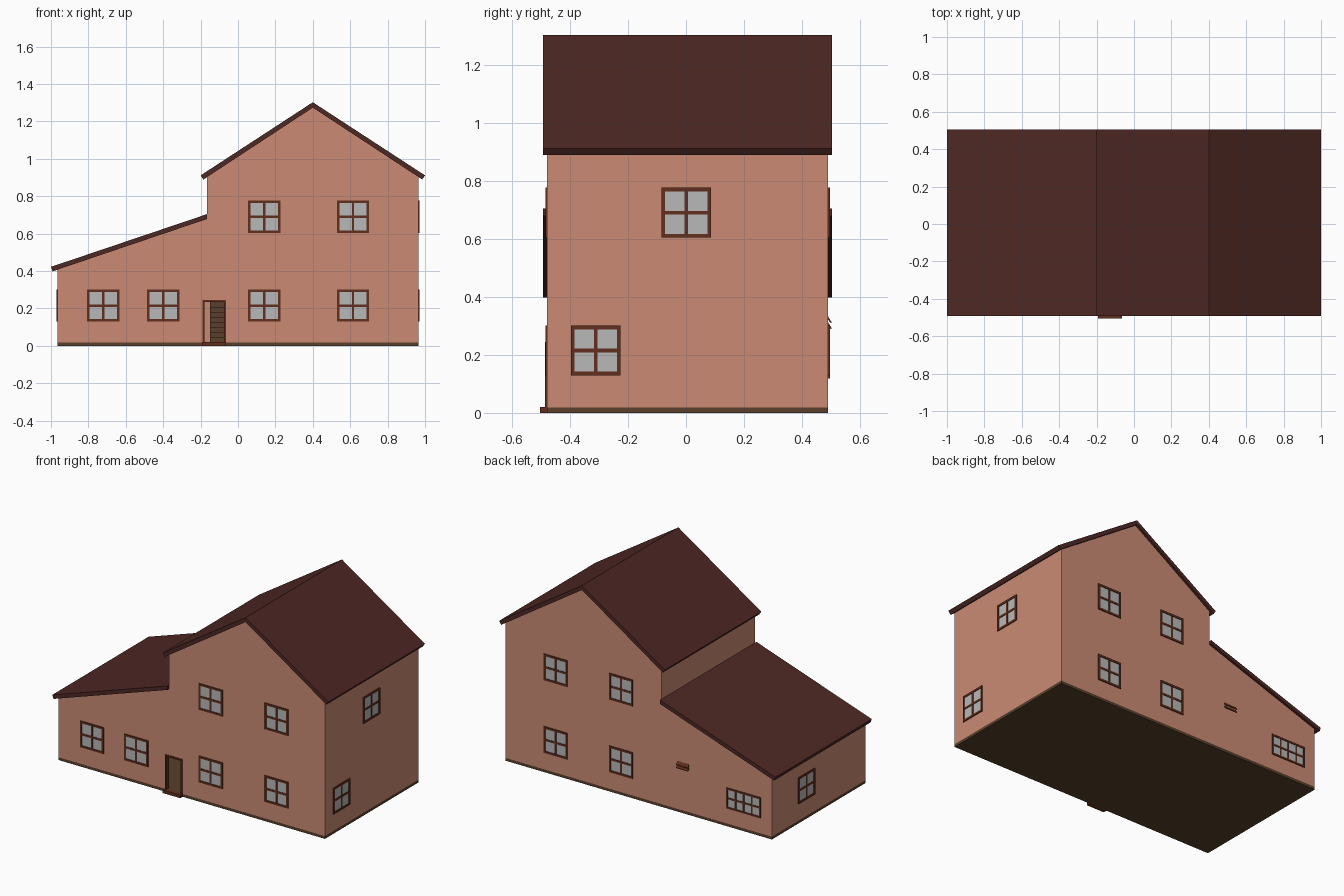
import bpy, bmesh, math
from mathutils import Matrix, Vector

if "Cube" in bpy.data.objects:
    bpy.data.objects.remove(bpy.data.objects["Cube"])


def material(name, r, g, b):
    m = bpy.data.materials.new(name)
    m.diffuse_color = (r, g, b, 1)
    m.use_nodes = True
    m.node_tree.nodes["Principled BSDF"].inputs["Base Color"].default_value = m.diffuse_color
    return m


PLASTER = material("plaster", 0.60, 0.26, 0.175)
ROOF = material("roof_brown", 0.075, 0.021, 0.018)
WOOD = material("dark_wood", 0.12, 0.028, 0.012)
GLASS = material("glass_grey", 0.48, 0.48, 0.48)
FLOOR = material("floor_brown", 0.10, 0.05, 0.024)


def finish(name, bm, mat):
    bmesh.ops.recalc_face_normals(bm, faces=bm.faces)
    me = bpy.data.meshes.new(name)
    bm.to_mesh(me)
    bm.free()
    ob = bpy.data.objects.new(name, me)
    bpy.context.collection.objects.link(ob)
    if mat:
        me.materials.append(mat)
    return ob


def boxes(name, spans, mat, matrix=Matrix()):
    """One object from boxes given as (x0, x1, y0, y1, z0, z1)."""
    bm = bmesh.new()
    for x0, x1, y0, y1, z0, z1 in spans:
        place = (Matrix.Translation(((x0 + x1) / 2, (y0 + y1) / 2, (z0 + z1) / 2))
                 @ Matrix.Diagonal((x1 - x0, y1 - y0, z1 - z0, 1)))
        bmesh.ops.create_cube(bm, size=1, matrix=matrix @ place)
    return finish(name, bm, mat)


def prism(name, profile, y0, y1, mat):
    """Extrude an x-z outline along y."""
    bm = bmesh.new()
    face = bm.faces.new([bm.verts.new((x, y0, z)) for x, z in profile])
    new = bmesh.ops.extrude_face_region(bm, geom=[face])["geom"]
    bmesh.ops.translate(bm, vec=(0, y1 - y0, 0),
                        verts=[v for v in new if isinstance(v, bmesh.types.BMVert)])
    return finish(name, bm, mat)


def cut(target, cutter):
    cutter.hide_render = True
    cutter.hide_set(True)
    mod = target.modifiers.new("cut", "BOOLEAN")
    mod.operation = "DIFFERENCE"
    mod.solver = "EXACT"
    mod.object = cutter


YF, YB, XW, BASE = -0.479, 0.49, 0.965, 0.018

# Hollow walls with an open doorway
walls = prism("walls", [(-XW, BASE), (XW, BASE), (XW, 0.905), (0.4, 1.28),
                        (-0.165, 0.905), (-0.165, 0.69), (-XW, 0.415)], YF, YB, PLASTER)
cut(walls, prism("room_cutter", [(-0.945, 0.0), (0.945, 0.0), (0.945, 0.89), (0.4, 1.25),
                                 (-0.145, 0.89), (-0.145, 0.67), (-0.945, 0.395)],
                 YF + 0.02, YB - 0.02, None))
cut(walls, boxes("door_cutter", [(-0.18, -0.075, -0.6, -0.4, 0.0, 0.235)], None))

# Floor slab, doorstep, door frame and the stairs inside
boxes("floor", [(-XW, XW, YF, YB, 0, BASE)], FLOOR)
boxes("doorstep", [(-0.192, -0.065, -0.504, YF, 0, 0.02)], WOOD)
boxes("door_frame", [(-0.19, -0.18, -0.486, -0.457, BASE, 0.245),
                     (-0.075, -0.065, -0.486, -0.457, BASE, 0.245),
                     (-0.18, -0.075, -0.486, -0.457, 0.235, 0.245)], WOOD)
boxes("stairs", [(-0.15, 0.03, i * 0.028, (i + 1) * 0.028, BASE, BASE + (i + 1) * 0.027)
                 for i in range(16)], FLOOR)

# Roofs
prism("main_roof", [(-0.2, 0.911), (0.4, 1.302), (1.0, 0.911), (0.985, 0.889),
                    (0.4, 1.273), (-0.185, 0.889)], -0.493, 0.504, ROOF)
prism("lean_to_roof", [(-1.0, 0.422), (-0.165, 0.704), (-0.165, 0.678), (-0.991, 0.398)],
      -0.493, 0.504, ROOF)


def window(name, pos, angle, w=0.172, h=0.172, cols=2, bar=0.013):
    """Frame and pane; local -y faces outward, pos is the centre on the wall."""
    m = Matrix.Translation(pos) @ Matrix.Rotation(math.radians(angle), 4, "Z")
    a, b, out = w / 2, h / 2, -0.006
    bars = [(-a, -a + bar, out, 0, -b, b), (a - bar, a, out, 0, -b, b),
            (-a + bar, a - bar, out, 0, b - bar, b), (-a + bar, a - bar, out, 0, -b, -b + bar),
            (-a + bar, a - bar, out + 0.001, 0, -bar / 2, bar / 2)]
    for i in range(1, cols):
        x = -a + bar / 2 + (w - bar) * i / cols
        bars.append((x - bar / 2, x + bar / 2, out + 0.0015, 0, -b + bar, b - bar))
    boxes(name + "_frame", bars, WOOD, m)
    boxes(name + "_pane", [(-a + 0.005, a - 0.005, -0.002, 0.001, -b + 0.005, b - 0.005)], GLASS, m)


# Windows on all four sides
LOW, HIGH = 0.215, 0.69
for i, (x, z) in enumerate([(-0.72, LOW), (-0.4, LOW), (0.14, LOW), (0.615, LOW),
                            (0.14, HIGH), (0.615, HIGH)]):
    window(f"front_window_{i}", (x, YF, z), 0)
for i, (x, z) in enumerate([(0.6, LOW), (0.125, LOW), (0.6, HIGH), (0.125, HIGH)]):
    window(f"back_window_{i}", (x, YB, z), 180)
window("back_wide_window", (-0.762, YB, 0.186), 180, 0.247, 0.135, 4, 0.011)
window("right_window_low", (XW, -0.311, LOW), 90)
window("right_window_high", (XW, 0.001, HIGH), 90)
window("left_window", (-XW, 0.135, LOW), -90)

# Sloping vent louvres on the back wall
for i in range(2):
    bm = bmesh.new()
    z = 0.288 + i * 0.02
    ends = [[bm.verts.new((x, y, zz)) for y, zz in ((YB, z + 0.024), (YB + 0.012, z + 0.004),
                                                    (YB + 0.010, z), (YB, z + 0.012))]
            for x in (-0.365, -0.28)]
    bm.faces.new(ends[0])
    bm.faces.new(ends[1])
    for k in range(4):
        n = (k + 1) % 4
        bm.faces.new((ends[0][k], ends[0][n], ends[1][n], ends[1][k]))
    finish(f"vent_louvre_{i}", bm, WOOD)
